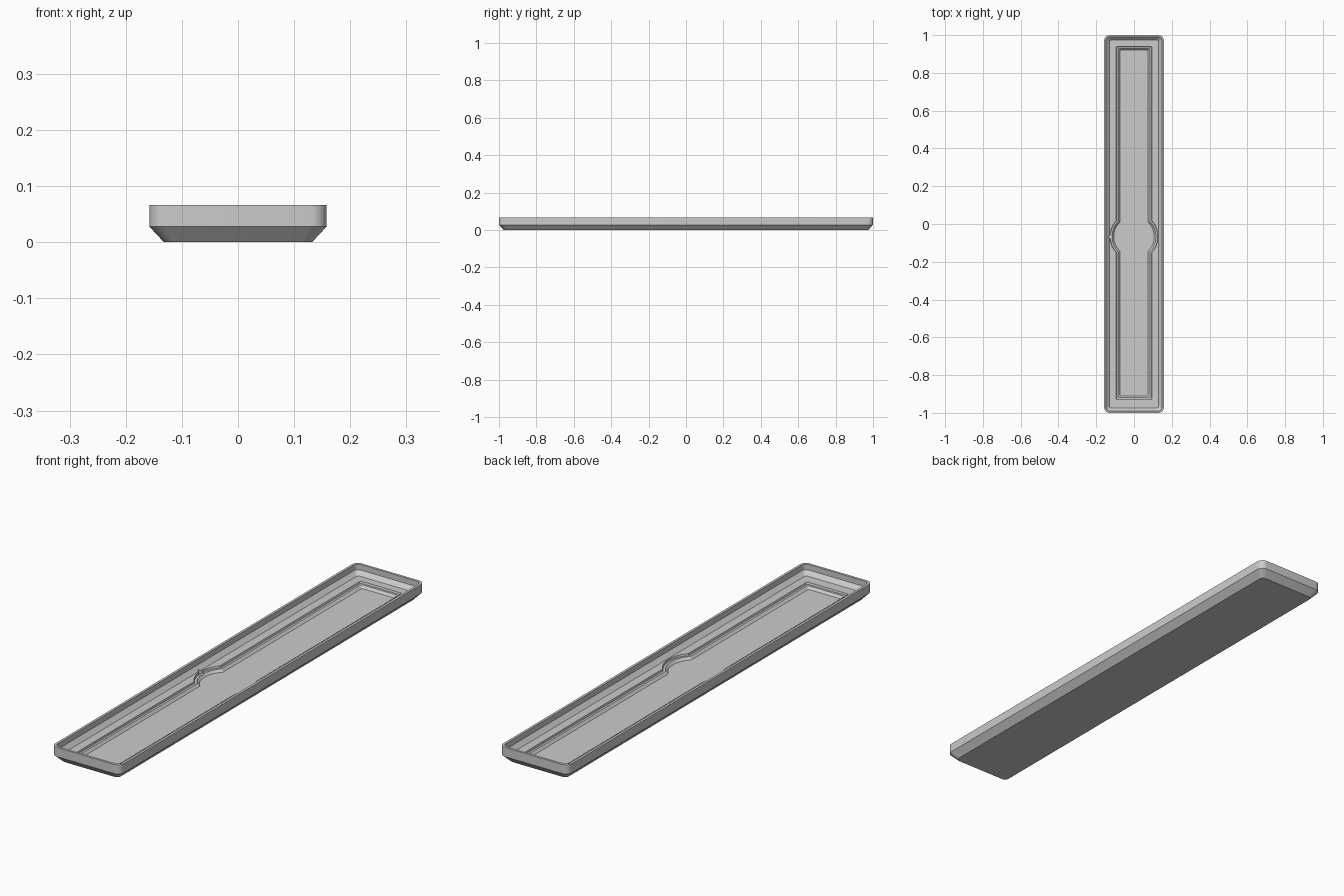
import bpy, bmesh, math

if "Cube" in bpy.data.objects:
    bpy.data.objects.remove(bpy.data.objects["Cube"])

CY = -0.067  # centre of the round bulge in the pocket


def arc(cx, cy, r, a0, a1, n):
    pts = []
    for i in range(n + 1):
        a = math.radians(a0 + (a1 - a0) * i / n)
        pts.append((cx + r * math.cos(a), cy + r * math.sin(a)))
    return pts


def rounded_rect(inset, r):
    x, y = 0.158 - inset - r, 1.0 - inset - r
    pts = []
    for sx, sy, a in ((1, 1, 0), (-1, 1, 90), (-1, -1, 180), (1, -1, 270)):
        pts += arc(sx * x, sy * y, r, a, a + 90, 8)
    return pts


def pocket(inset):
    # long slot with a circular bulge on both sides
    w, R, r = 0.095 - inset, 0.127 - inset, 0.006
    top, bot = 0.94 - inset, -0.93 + inset
    a = math.degrees(math.acos(w / R))
    pts = arc(0, CY, R, -a, a, 20)
    pts += arc(w - r, top - r, r, 0, 90, 4)
    pts += arc(-w + r, top - r, r, 90, 180, 4)
    pts += arc(0, CY, R, 180 - a, 180 + a, 20)
    pts += arc(-w + r, bot + r, r, 180, 270, 4)
    pts += arc(w - r, bot + r, r, 270, 360, 4)
    return pts


bm = bmesh.new()


def ring(pts, z):
    return [bm.verts.new((x, y, z)) for x, y in pts]


def loft(rings):
    for a, b in zip(rings, rings[1:]):
        for i in range(len(a)):
            j = (i + 1) % len(a)
            bm.faces.new((a[i], a[j], b[j], b[i]))


# outer shell: chamfered base, upright wall, thin rim, inner slope
shell = [ring(rounded_rect(i, r), z) for i, r, z in (
    (0.026, 0.018, 0.0), (0.0, 0.028, 0.028), (0.0, 0.028, 0.066),
    (0.010, 0.020, 0.066), (0.010, 0.020, 0.043), (0.027, 0.012, 0.026))]
loft(shell)
bm.faces.new(shell[0][::-1])

# stepped pocket in the floor
steps = [ring(pocket(i), z) for i, z in (
    (0.0, 0.026), (0.002, 0.018), (0.011, 0.018), (0.020, 0.008))]
loft(steps)
bm.faces.new(steps[-1])

# flat ledge between the shell and the pocket
edges = [e for e in bm.edges if e.is_boundary]
bmesh.ops.triangle_fill(bm, use_beauty=True, use_dissolve=False, edges=edges)
bmesh.ops.recalc_face_normals(bm, faces=bm.faces)

mesh = bpy.data.meshes.new("tray")
bm.to_mesh(mesh)
bm.free()
tray = bpy.data.objects.new("tray", mesh)
bpy.context.collection.objects.link(tray)

# small notch on the left of the bulge
bpy.ops.mesh.primitive_cylinder_add(vertices=4, radius=0.014, depth=0.04,
                                    location=(-0.123, CY, 0.035))
cutter = bpy.context.object
cutter.name = "notch_cutter"
cutter.hide_render = True
cutter.hide_set(True)
mod = tray.modifiers.new("notch", 'BOOLEAN')
mod.operation = 'DIFFERENCE'
mod.solver = 'EXACT'
mod.object = cutter

bpy.context.view_layer.objects.active = tray
tray.select_set(True)
bpy.ops.object.modifier_apply(modifier="notch")
bpy.data.objects.remove(cutter, do_unlink=True)
bpy.ops.object.shade_smooth_by_angle(angle=math.radians(25))
